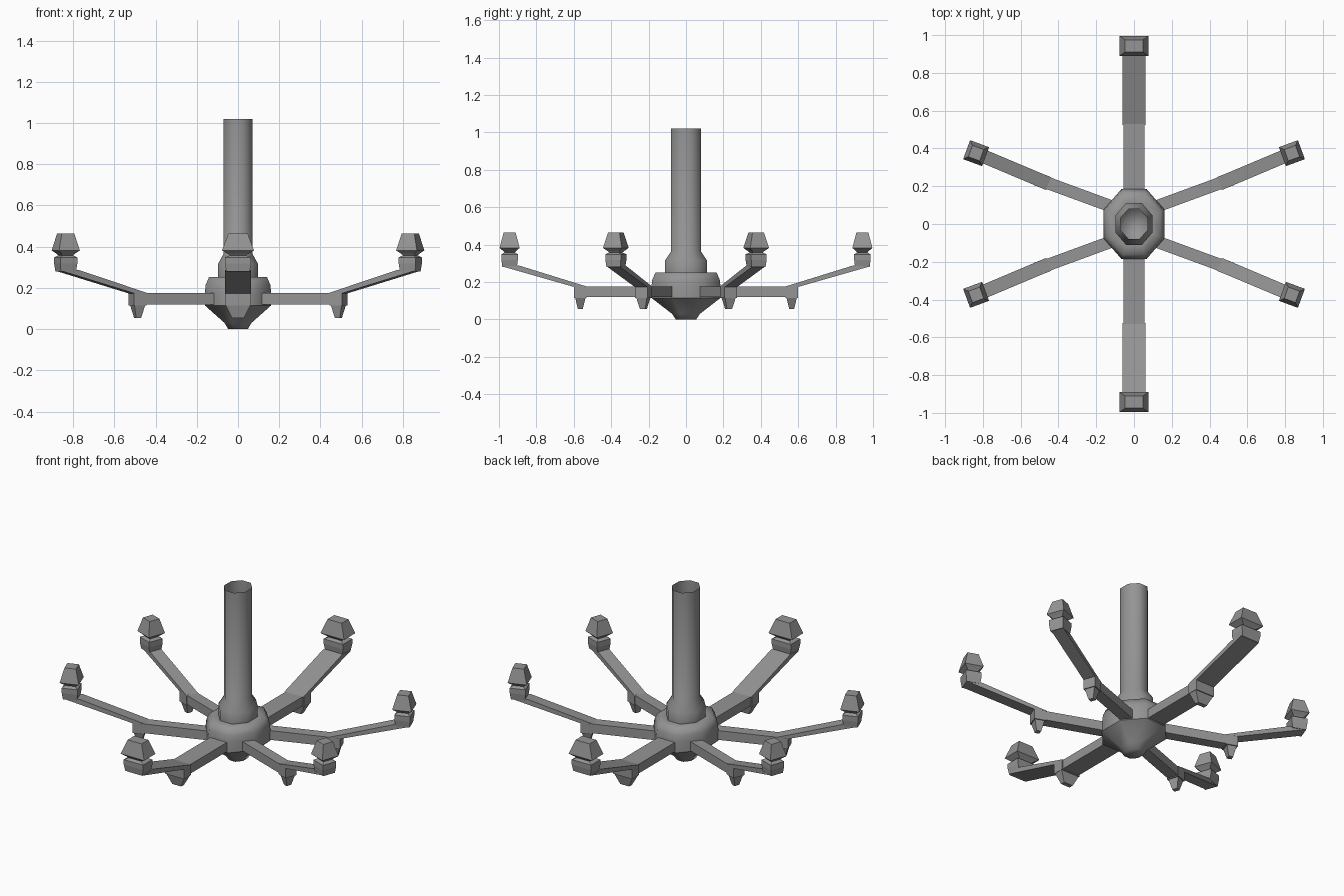
import bpy, math
from mathutils import Vector

if "Cube" in bpy.data.objects:
    bpy.data.objects.remove(bpy.data.objects["Cube"])

grey = bpy.data.materials.new("dark_grey")
grey.diffuse_color = (0.3, 0.3, 0.3, 1)
grey.use_nodes = True
grey.node_tree.nodes["Principled BSDF"].inputs["Base Color"].default_value = grey.diffuse_color


def make(name, verts, faces):
    me = bpy.data.meshes.new(name)
    me.from_pydata([tuple(v) for v in verts], [], faces)
    me.update()
    me.materials.append(grey)
    ob = bpy.data.objects.new(name, me)
    bpy.context.collection.objects.link(ob)
    return ob


def loft(name, rings, cap_top=True):
    # stacked rings, listed from bottom to top, each counter-clockwise
    n = len(rings[0])
    verts = [v for r in rings for v in r]
    faces = [tuple(reversed(range(n)))]
    for k in range(len(rings) - 1):
        for i in range(n):
            j = (i + 1) % n
            faces.append((k * n + i, k * n + j, (k + 1) * n + j, (k + 1) * n + i))
    if cap_top:
        faces.append(tuple(range((len(rings) - 1) * n, len(rings) * n)))
    return make(name, verts, faces)


def stack(name, centre, d, sections):
    # tapered rectangular stack: sections are (length along d, width, z)
    p = Vector((-d.y, d.x))
    rings = []
    for length, width, z in sections:
        ring = []
        for a, b in ((-1, -1), (1, -1), (1, 1), (-1, 1)):
            q = centre + d * (a * length / 2) + p * (b * width / 2)
            ring.append((q.x, q.y, z))
        rings.append(ring)
    return loft(name, rings)


def extrude_side(name, origin, d, width, profile):
    # side profile (distance along d, z), counter-clockwise, given a width
    p = Vector((-d.y, d.x))
    n = len(profile)
    verts = []
    for side in (-0.5, 0.5):
        for s, z in profile:
            q = origin + d * s + p * (width * side)
            verts.append((q.x, q.y, z))
    faces = [tuple(range(n)), tuple(reversed(range(n, 2 * n)))]
    for i in range(n):
        j = (i + 1) % n
        faces.append((j, i, n + i, n + j))
    return make(name, verts, faces)


# Central hub and open stem: eight sides, narrower in x
profile = [(0.055, 0.0), (0.075, 0.03), (0.185, 0.115), (0.185, 0.175),
           (0.180, 0.215), (0.162, 0.252), (0.112, 0.252), (0.112, 0.315),
           (0.079, 0.365), (0.079, 1.02)]
rings = []
for r, z in profile:
    R = r / math.cos(math.pi / 8)
    sx = 0.89 if z > 0.35 else 0.87
    rings.append([(sx * R * math.cos(a), R * math.sin(a), z)
                  for a in [(i + 0.5) * math.pi / 4 for i in range(8)]])
hub = loft("hub_and_stem", rings, cap_top=False)
bpy.context.view_layer.objects.active = hub
hub.select_set(True)
bpy.ops.object.shade_smooth_by_angle(angle=math.radians(80))
# keep the rim below the arms crisp
for e in hub.data.edges:
    if all(abs(hub.data.vertices[v].co.z - 0.115) < 1e-4 for v in e.vertices):
        e.use_edge_sharp = True


def arm(label, start, knee, tip, w, wide):
    start, knee, tip = Vector(start), Vector(knee), Vector(tip)
    d1 = (knee - start).normalized()
    d2 = (tip - knee).normalized()
    run = (knee - start).length
    t = (tip - knee).length
    # level beam
    extrude_side("beam_" + label, start, d1, w * 0.9,
                 [(0, 0.12), (run - 0.03, 0.12), (run - 0.03, 0.175), (0, 0.175)])
    # knee block with hanging drop
    stack("knee_block_" + label, knee, d1,
          [(0.066, w, 0.115), (0.066, w, 0.176)])
    b = 0.12 if wide else 0.06
    stack("drop_" + label, knee, d1,
          [(0.026, b * 0.5, 0.055), (0.055, b, 0.115)])
    # thin rising strip
    extrude_side("rising_strip_" + label, knee, d2, w,
                 [(-0.04, 0.174), (0.035, 0.174), (t + 0.035, 0.282), (t - 0.05, 0.288)])
    # candle cup and shade
    k = 1.45 if wide else 1.0
    stack("lamp_" + label, tip, d1,
          [(e, e * k, z) for e, z in ((0.078, 0.28), (0.088, 0.318), (0.088, 0.348),
                                      (0.055, 0.358), (0.07, 0.366), (0.107, 0.382),
                                      (0.064, 0.465))])


# Front and back arms are wide, the four diagonal arms narrow
for sy, yn in ((-1, "front"), (1, "back")):
    arm(yn, (0, 0.08 * sy), (0, 0.565 * sy), (0, 0.943 * sy), 0.124, True)
    for sx, xn in ((-1, "left"), (1, "right")):
        arm(yn + "_" + xn, (0.07 * sx, 0.075 * sy), (0.487 * sx, 0.228 * sy),
            (0.836 * sx, 0.375 * sy), 0.072, False)
